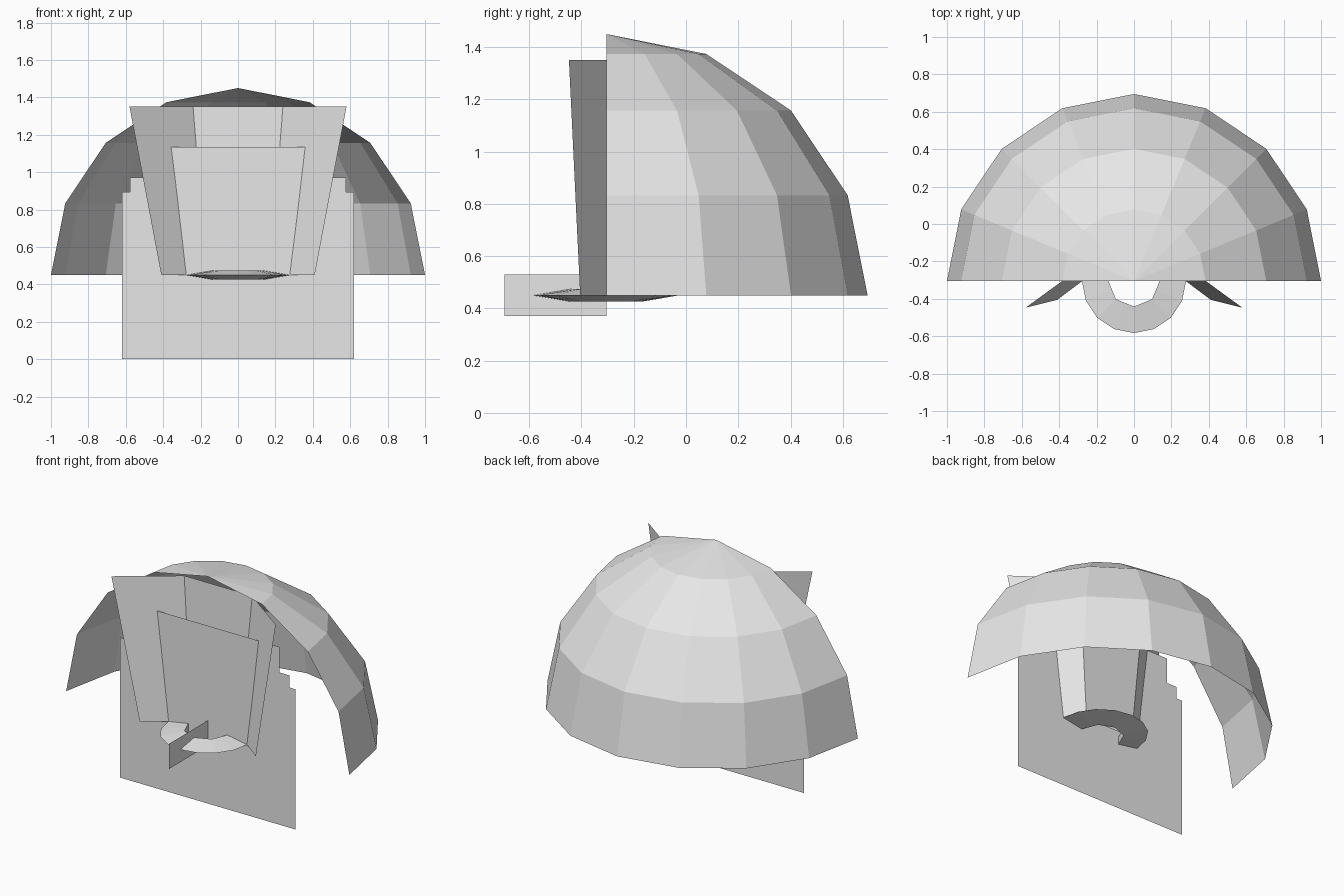
import bpy, math

if "Cube" in bpy.data.objects:
    bpy.data.objects.remove(bpy.data.objects["Cube"])

Y0 = -0.305   # plane shared by dome rim and backing board
Z0 = 0.45     # base height of the dome

grey = bpy.data.materials.new("light grey")
grey.diffuse_color = (0.8, 0.8, 0.8, 1)
grey.use_nodes = True
grey.node_tree.nodes["Principled BSDF"].inputs["Base Color"].default_value = grey.diffuse_color


def add_part(name, verts, faces):
    me = bpy.data.meshes.new(name)
    me.from_pydata(verts, [], faces)
    me.update()
    me.materials.append(grey)
    ob = bpy.data.objects.new(name, me)
    bpy.context.collection.objects.link(ob)
    return ob


# Half dome: quarter sphere of four rings and eight segments, open at the front and below
SEG, RINGS = 8, 4
verts = []
for r in range(RINGS):
    e = math.pi / 2 * r / RINGS
    for s in range(SEG + 1):
        a = math.pi * s / SEG
        verts.append((math.cos(e) * math.cos(a), Y0 + math.cos(e) * math.sin(a), Z0 + math.sin(e)))
verts.append((0, Y0, Z0 + 1))
faces = []
for r in range(RINGS):
    for s in range(SEG):
        i = r * (SEG + 1) + s
        if r < RINGS - 1:
            faces.append((i, i + 1, i + SEG + 2, i + SEG + 1))
        else:
            faces.append((i, i + 1, len(verts) - 1))
add_part("half_dome", verts, faces)

# Backing board with stepped upper corners
half = [(0.62, 0), (0.62, 0.895), (0.577, 0.895), (0.577, 0.972), (0.505, 0.972), (0.505, 1.135)]
outline = half + [(-x, z) for x, z in reversed(half)]
add_part("backing_board", [(x, Y0, z) for x, z in outline], [tuple(range(len(outline)))])

# Flared three-panel collar
low = [(-0.41, -0.405), (-0.17, -0.225), (0.17, -0.225), (0.41, -0.405)]
high = [(-0.58, -0.448), (-0.24, -0.2), (0.24, -0.2), (0.58, -0.448)]
add_part("flared_collar",
         [(x, y, Z0) for x, y in low] + [(x, y, 1.35) for x, y in high],
         [(i, i + 1, i + 5, i + 4) for i in range(3)])

# Ring: sixteen-sided thin rim, thicker around an octagonal hole
N = 16
verts = []
for i in range(N):
    a = 2 * math.pi * i / N
    c, s = math.cos(a), math.sin(a)
    inner = 0.137 * (math.cos(math.pi / 8) if i % 2 else 1)
    for rad, z in ((0.278, Z0), (inner, Z0 + 0.024), (inner, Z0 - 0.024)):
        verts.append((rad * c, Y0 + rad * s, z))
faces = []
for i in range(N):
    j = (i + 1) % N
    for k in range(3):
        m = (k + 1) % 3
        faces.append((3 * i + k, 3 * j + k, 3 * j + m, 3 * i + m))
add_part("ring", verts, faces)

# Upright blade standing out from the board
add_part("front_blade",
         [(0, -0.695, 0.37), (0, Y0, 0.37), (0, Y0, 0.53), (0, -0.695, 0.53)],
         [(0, 1, 2, 3)])
